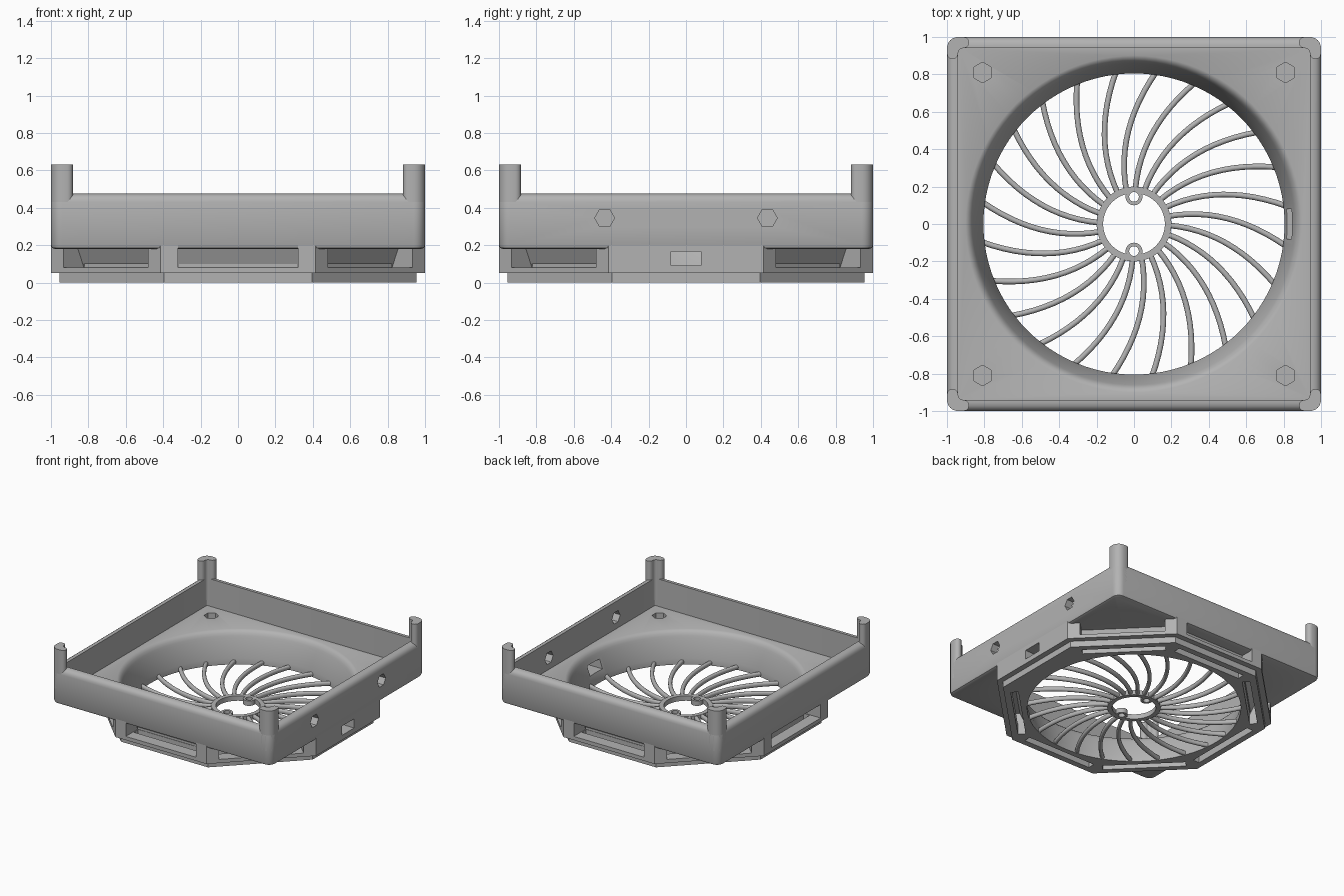
import bpy, bmesh
from math import pi, cos, sin, radians
from mathutils import Matrix, Vector

cube = bpy.data.objects.get("Cube")
if cube:
    bpy.data.objects.remove(cube, do_unlink=True)

grey = bpy.data.materials.new("plain grey")
grey.use_nodes = True
grey.diffuse_color = (0.45, 0.45, 0.45, 1)
grey.node_tree.nodes["Principled BSDF"].inputs["Base Color"].default_value = (0.45, 0.45, 0.45, 1)


def finish(name, bm):
    bmesh.ops.recalc_face_normals(bm, faces=bm.faces)
    mesh = bpy.data.meshes.new(name)
    bm.to_mesh(mesh)
    bm.free()
    mesh.materials.append(grey)
    obj = bpy.data.objects.new(name, mesh)
    bpy.context.collection.objects.link(obj)
    return obj


def select(obj):
    bpy.ops.object.select_all(action='DESELECT')
    obj.select_set(True)
    bpy.context.view_layer.objects.active = obj


def smooth(obj, angle=32):
    select(obj)
    bpy.ops.object.shade_smooth_by_angle(angle=radians(angle))


def loft(name, rings, matrix=Matrix()):
    """Skin a stack of closed rings and cap both ends."""
    bm = bmesh.new()
    loops = [[bm.verts.new(matrix @ Vector(p)) for p in ring] for ring in rings]
    n = len(loops[0])
    for a, b in zip(loops, loops[1:]):
        for i in range(n):
            j = (i + 1) % n
            bm.faces.new((a[i], a[j], b[j], b[i]))
    bm.faces.new(loops[0][::-1])
    bm.faces.new(loops[-1])
    return finish(name, bm)


def ngon(r, z, n, turn=0.0, x=0.0, y=0.0):
    return [(x + r * cos(turn + 2 * pi * i / n), y + r * sin(turn + 2 * pi * i / n), z)
            for i in range(n)]


def rounded_square(inset, z, radius=0.06, steps=6):
    half, r = 1 - inset, max(radius - inset, 0.012)
    ring = []
    for k, (sx, sy) in enumerate([(1, 1), (-1, 1), (-1, -1), (1, -1)]):
        for s in range(steps + 1):
            a = (k + s / steps) * pi / 2
            ring.append((sx * (half - r) + r * cos(a), sy * (half - r) + r * sin(a), z))
    return ring


def octagon(inradius, z):
    return ngon(inradius / cos(pi / 8), z, 8, pi / 8)


def box(name, x, y, z, matrix=Matrix()):
    rings = [[(x[0], y[0], h), (x[1], y[0], h), (x[1], y[1], h), (x[0], y[1], h)] for h in z]
    return loft(name, rings, matrix)


def cut(obj, cutters):
    for c in cutters:
        c.hide_render = True
        mod = obj.modifiers.new("cut", 'BOOLEAN')
        mod.operation, mod.solver, mod.object = 'DIFFERENCE', 'EXACT', c
        select(obj)
        bpy.ops.object.modifier_apply(modifier=mod.name)


# Square tray with rounded rim, and the octagonal base beneath it
tray = loft("tray", [rounded_square(i, z) for i, z in [
    (0.02, 0.18), (0.006, 0.186), (0, 0.2), (0, 0.43), (0.004, 0.448), (0.013, 0.462),
    (0.027, 0.471), (0.045, 0.475), (0.06, 0.475), (0.06, 0.25)]])
base = loft("octagon_base", [octagon(r, z) for r, z in [
    (0.955, 0), (0.955, 0.05), (1, 0.05), (1, 0.2)]])

# Funnel opening through both
funnel = loft("funnel_cutter", [ngon(r, z, 96) for r, z in [
    (0.805, -0.1), (0.805, 0.05), (0.855, 0.19), (0.862, 0.21), (0.872, 0.23),
    (0.885, 0.243), (0.9, 0.25), (0.9, 0.3)]])

# Side pockets with a sloped back, each with a slot in the underside
pockets = []
for k in range(1, 8):
    turn = Matrix.Rotation(k * pi / 4, 4, 'Z')
    back = [(0.845, 0.08), (1.1, 0.08), (1.1, 0.25), (0.922, 0.25)]
    pockets.append(loft("pocket_cutter", [[(x, y, z) for x, z in back] for y in (-0.32, 0.32)], turn))
    pockets.append(box("slot_cutter", (0.847, 0.905), (-0.315, 0.315), (-0.1, 0.1), turn))
port = box("port_cutter", (0.7, 1.1), (-0.08, 0.08), (0.09, 0.165))

# Hexagonal nut pockets in the floor and hexagonal holes in the right wall
nuts = [loft("nut_cutter", [ngon(0.055, z, 6, pi / 6, x, y) for z in (0.2, 0.3)])
        for x in (-0.81, 0.81) for y in (-0.81, 0.81)]
sideways = Matrix.Rotation(pi / 2, 4, 'Y')
holes = [loft("hole_cutter", [ngon(0.053, h, 6, pi / 2) for h in (0.85, 1.1)],
              Matrix.Translation((0, y, 0.345)) @ sideways) for y in (-0.435, 0.435)]

cut(tray, [funnel] + nuts + holes)
cut(base, [funnel, port] + pockets)
for helper in [funnel, port] + pockets + nuts + holes:
    bpy.data.objects.remove(helper, do_unlink=True)
smooth(tray)
smooth(base, 20)

# Corner posts: L-shaped, rounded outside and at the arm ends
def arc(cx, cy, r, a0, a1, steps=6):
    return [(cx + r * cos(radians(a0 + (a1 - a0) * i / steps)),
             cy + r * sin(radians(a0 + (a1 - a0) * i / steps))) for i in range(steps + 1)]


outline = (arc(0.94, 0.94, 0.06, 0, 90) + arc(0.912, 0.97, 0.03, 90, 270)
           + arc(0.915, 0.915, 0.025, 90, 0) + arc(0.97, 0.912, 0.03, 180, 360))
for side, sx in (("left", 1), ("right", -1)):
    for end, sy in (("back", 1), ("front", -1)):
        post = loft(f"{end}_{side}_post",
                    [[(sx * x, sy * y, z) for x, y in outline] for z in (0.3, 0.63)])
        smooth(post)

# Hub ring with two pierced screw lugs
hub = loft("hub_ring", [ngon(0.2, z, 64) for z in (0, 0.04)])
bore = loft("bore_cutter", [ngon(0.165, z, 64) for z in (-0.1, 0.1)])
lugs = [loft("hub_lug", [ngon(0.045, z, 32, 0, 0, y) for z in (0, 0.04)]) for y in (-0.145, 0.145)]
screws = [loft("screw_cutter", [ngon(0.026, z, 24, 0, 0, y) for z in (-0.1, 0.1)])
          for y in (-0.145, 0.145)]
cut(hub, [bore] + screws)
for lug, screw in zip(lugs, screws):
    cut(lug, [screw])
for helper in [bore] + screws:
    bpy.data.objects.remove(helper, do_unlink=True)
for part in [hub] + lugs:
    smooth(part)

# Swept grille ribs from hub to funnel
ribs = bpy.data.curves.new("grille_ribs", 'CURVE')
ribs.dimensions = '3D'
ribs.bevel_depth, ribs.bevel_resolution, ribs.extrude = 0.015, 3, 0.004
start, bend, stop = Vector((0.165, 0.087, 0)), Vector((0.459, 0.224, 0)), Vector((0.815, 0.096, 0))
for k in range(24):
    turn = Matrix.Rotation(k * pi / 12, 3, 'Z')
    spline = ribs.splines.new('POLY')
    spline.points.add(12)
    for i, point in enumerate(spline.points):
        t = i / 12
        p = turn @ (start * (1 - t) ** 2 + bend * 2 * t * (1 - t) + stop * t * t)
        point.co = (p.x, p.y, 0.02, 1)
    spline.use_smooth = True
ribs.materials.append(grey)
bpy.context.collection.objects.link(bpy.data.objects.new("grille_ribs", ribs))
